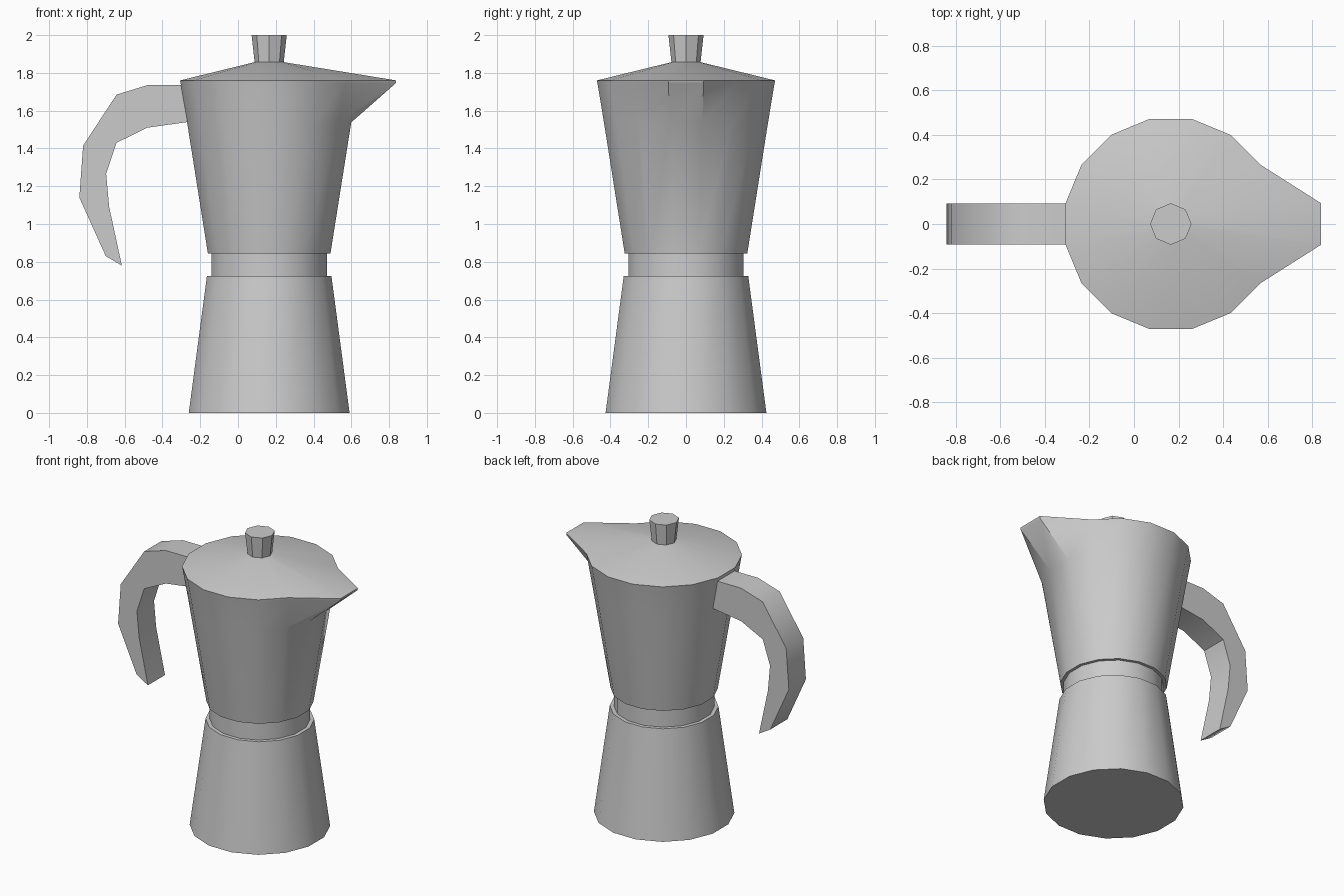
import bpy, bmesh
from math import pi, sin, cos, radians

if "Cube" in bpy.data.objects:
    bpy.data.objects.remove(bpy.data.objects["Cube"])

AXIS_X = 0.165   # vertical axis of the pot
HALF_W = 0.092   # half width of the handle


def finish(name, bm, angle=40):
    mesh = bpy.data.meshes.new(name)
    bm.to_mesh(mesh)
    bm.free()
    obj = bpy.data.objects.new(name, mesh)
    bpy.context.collection.objects.link(obj)
    bpy.ops.object.select_all(action='DESELECT')
    obj.select_set(True)
    bpy.context.view_layer.objects.active = obj
    bpy.ops.object.shade_smooth_by_angle(angle=radians(angle))
    return obj


def lathe(name, rings, sides=16, turn=0.5, cap_bottom=False, cap_top=False):
    """Rings are (radius, z) or (radius, z, spout_x) listed upwards."""
    bm = bmesh.new()
    loops = []
    for r, z, *spout in rings:
        loop = []
        for i in range(sides):
            a = 2 * pi * (i + turn) / sides
            x = AXIS_X + r * cos(a)
            if spout and i in (0, sides - 1):   # pull the front pair into a lip
                x = spout[0]
            loop.append(bm.verts.new((x, r * sin(a), z)))
        loops.append(loop)
    for lo, hi in zip(loops, loops[1:]):
        for i in range(sides):
            j = (i + 1) % sides
            bm.faces.new((lo[i], lo[j], hi[j], hi[i]))
    if cap_bottom:
        bm.faces.new(loops[0][::-1])
    if cap_top:
        bm.faces.new(loops[-1])
    return finish(name, bm)


# Water chamber, with its top ledge
lathe("boiler", [(0.434, 0), (0.336, 0.725), (0.311, 0.725)], cap_bottom=True)

# Narrow collar between the two halves
lathe("collar", [(0.311, 0.725), (0.311, 0.845)])

# Upper jug with pouring spout
lathe("jug", [(0.311, 0.845), (0.331, 0.845), (0.443, 1.538),
              (0.478, 1.745, 0.835), (0.481, 1.76, 0.838)])

# Shallow conical lid following the spout
lathe("lid", [(0.481, 1.76, 0.838), (0.078, 1.857)], cap_top=True)

# Eight-sided flared knob
lathe("knob", [(0.077, 1.855), (0.093, 2.0)], sides=8, turn=0, cap_top=True)

# Curved handle: outer and inner edge points paired from jug to tip
outer = [(-0.295, 1.735), (-0.48, 1.735), (-0.643, 1.685), (-0.82, 1.415),
         (-0.84, 1.14), (-0.70, 0.83), (-0.615, 0.78)]
inner = [(-0.265, 1.54), (-0.48, 1.51), (-0.643, 1.43), (-0.698, 1.265),
         (-0.682, 1.09), (-0.615, 0.78)]
bm = bmesh.new()
rows = [[[bm.verts.new((x, y, z)) for x, z in edge] for edge in (outer, inner[:-1])]
        for y in (-HALF_W, HALF_W)]
for o, n in rows:
    n.append(o[-1])   # both edges meet at the tip
    for k in range(4):
        bm.faces.new((o[k], o[k + 1], n[k + 1], n[k]))
    bm.faces.new((o[4], o[5], o[6], n[4]))
for e in (0, 1):
    a, b = rows[0][e], rows[1][e]
    for k in range(len(a) - 1):
        bm.faces.new((a[k], a[k + 1], b[k + 1], b[k]))
bm.faces.new((rows[0][0][0], rows[0][1][0], rows[1][1][0], rows[1][0][0]))
bmesh.ops.recalc_face_normals(bm, faces=bm.faces)
finish("handle", bm, 45)
